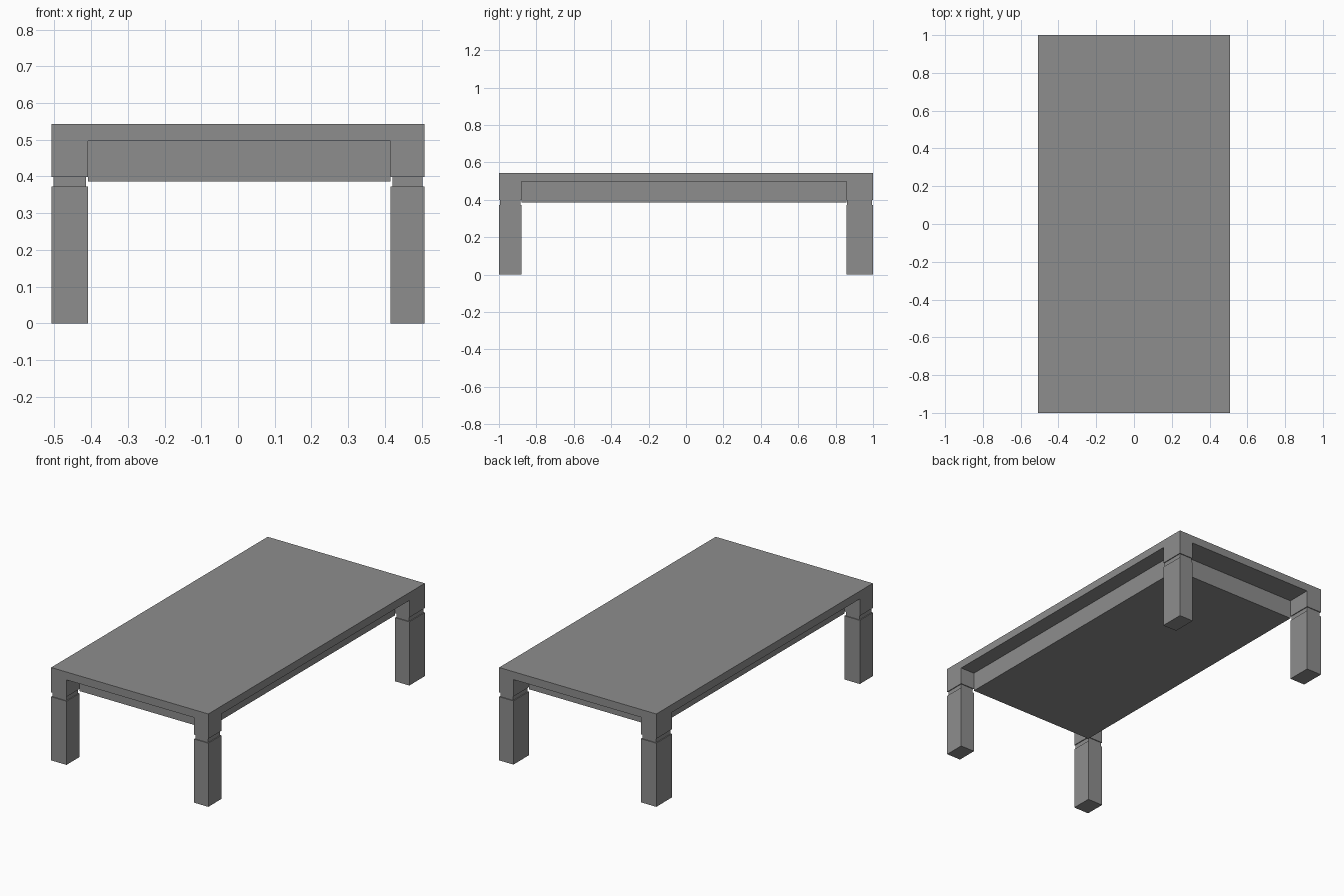
import bpy
import bmesh
from mathutils import Vector

cube = bpy.data.objects.get("Cube")
if cube:
    bpy.data.objects.remove(cube, do_unlink=True)

grey = bpy.data.materials.new("mid grey")
grey.use_nodes = True
colour = (0.27, 0.27, 0.27, 1)
grey.diffuse_color = colour
grey.node_tree.nodes["Principled BSDF"].inputs["Base Color"].default_value = colour


def box(name, low, high):
    """Add a flat-faced box between two opposite corners."""
    low, high = Vector(low), Vector(high)
    bm = bmesh.new()
    bmesh.ops.create_cube(bm, size=1)
    bmesh.ops.scale(bm, vec=high - low, verts=bm.verts)
    bmesh.ops.translate(bm, vec=(low + high) / 2, verts=bm.verts)
    mesh = bpy.data.meshes.new(name)
    bm.to_mesh(mesh)
    bm.free()
    mesh.materials.append(grey)
    obj = bpy.data.objects.new(name, mesh)
    bpy.context.collection.objects.link(obj)
    return obj


# Heights of the stacked parts
LEG_TOP, NECK_TOP, SLAB_BOTTOM, TOP = 0.372, 0.398, 0.497, 0.543
GROOVE = 0.005

# Outer and inner limits of the legs
X_SPANS = {"right": (-0.508, -0.409), "left": (0.416, 0.508)}
Y_SPANS = {"front": (-1.0, -0.88), "back": (0.857, 1.0)}

# Table top and the recessed box beneath it
box("table_top", (-0.508, -1, SLAB_BOTTOM), (0.508, 1, TOP))
box("apron_box", (-0.409, -0.88, 0.386), (0.416, 0.857, SLAB_BOTTOM))

# Four legs, each with a grooved neck and a corner block
for end, (y0, y1) in Y_SPANS.items():
    for side, (x0, x1) in X_SPANS.items():
        place = f"{end}_{side}"
        box(f"{place}_leg", (x0, y0, 0), (x1, y1, LEG_TOP))
        box(f"{place}_neck", (x0 + GROOVE, y0 + GROOVE, LEG_TOP),
            (x1 - GROOVE, y1 - GROOVE, NECK_TOP))
        box(f"{place}_corner_block", (x0, y0, NECK_TOP), (x1, y1, SLAB_BOTTOM))
